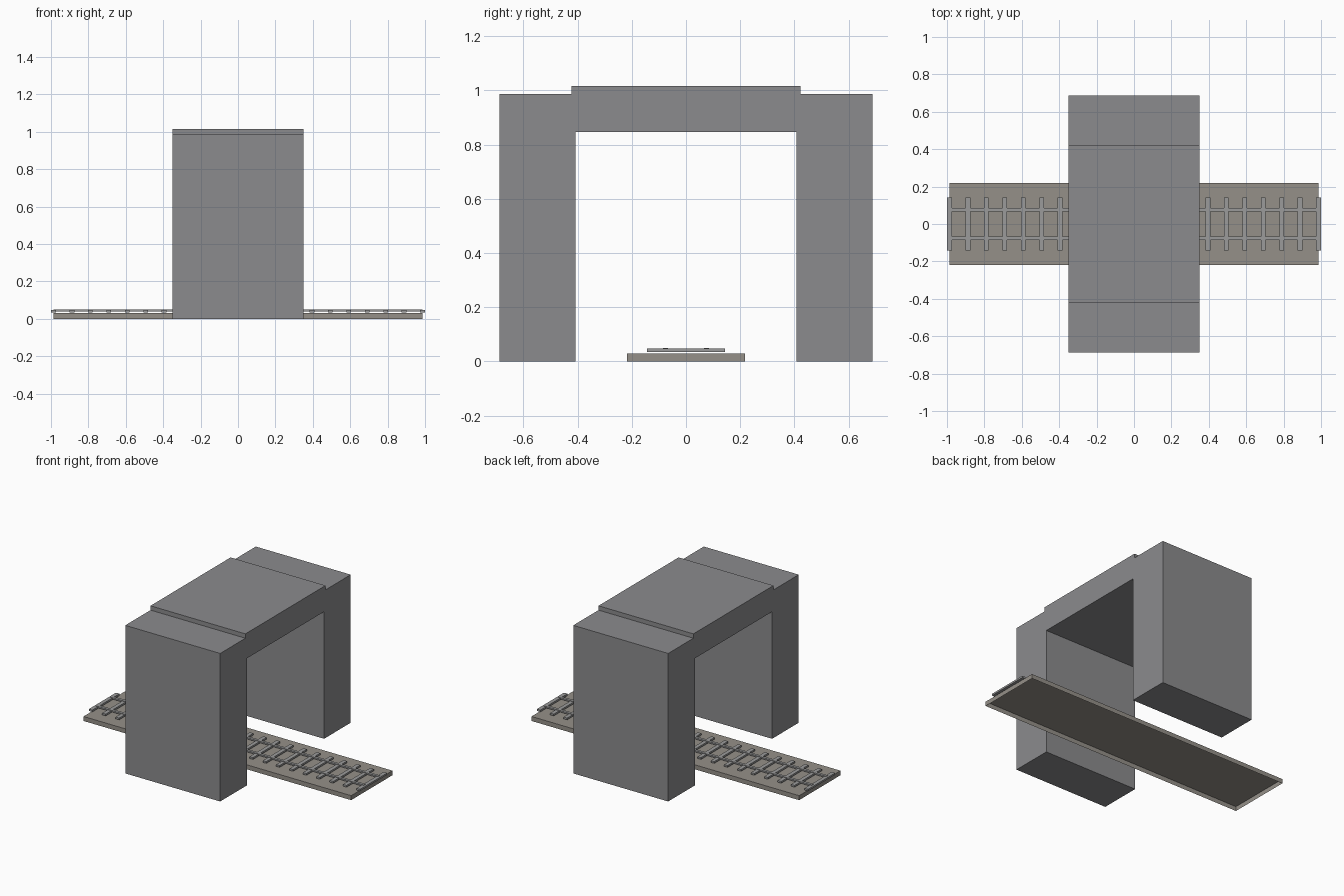
import bpy, bmesh

if "Cube" in bpy.data.objects:
    bpy.data.objects.remove(bpy.data.objects["Cube"])


def material(name, rgb):
    m = bpy.data.materials.new(name)
    m.diffuse_color = (*rgb, 1)
    m.use_nodes = True
    m.node_tree.nodes["Principled BSDF"].inputs["Base Color"].default_value = m.diffuse_color
    return m


def finish(name, bm, mat):
    bmesh.ops.recalc_face_normals(bm, faces=bm.faces)
    mesh = bpy.data.meshes.new(name)
    bm.to_mesh(mesh)
    bm.free()
    mesh.materials.append(mat)
    ob = bpy.data.objects.new(name, mesh)
    bpy.context.collection.objects.link(ob)
    return ob


def box(name, lo, hi, mat, open_bottom=False):
    bm = bmesh.new()
    bmesh.ops.create_cube(bm, size=1)
    for v in bm.verts:
        v.co = [(a + b) / 2 + c * (b - a) for a, b, c in zip(lo, hi, v.co)]
    bm.normal_update()
    if open_bottom:
        bottom = [f for f in bm.faces if f.normal.z < -0.9]
        bmesh.ops.delete(bm, geom=bottom, context='FACES_ONLY')
    return finish(name, bm, mat)


concrete = material("concrete", (0.26, 0.26, 0.27))
gravel = material("gravel", (0.30, 0.28, 0.25))
steel = material("steel", (0.33, 0.33, 0.33))

# Tunnel arch: half profile mirrored across y, extruded along x
half = [(0.407, 0.847), (0.407, 0), (0.6875, 0), (0.6875, 0.987),
        (0.422, 0.987), (0.422, 1.016)]
profile = half + [(-y, z) for y, z in reversed(half)]
bm = bmesh.new()
face = bm.faces.new([bm.verts.new((-0.35, y, z)) for y, z in profile])
ext = bmesh.ops.extrude_face_region(bm, geom=[face], use_keep_orig=True)
new = [g for g in ext["geom"] if isinstance(g, bmesh.types.BMVert)]
bmesh.ops.translate(bm, vec=(0.70, 0, 0), verts=new)
finish("tunnel_arch", bm, concrete)

# Track bed, hollow underneath
box("track_bed", (-0.987, -0.218, 0), (0.987, 0.218, 0.03), gravel, True)

# Rails
for name, y in (("rail_front", -0.076), ("rail_back", 0.076)):
    box(name, (-0.987, y - 0.009, 0.040), (0.987, y + 0.009, 0.050), steel)

# Sleepers
for i in range(-10, 11):
    x = i * 0.0987
    box(f"sleeper_{i + 11:02d}", (x - 0.013, -0.143, 0.035),
        (x + 0.013, 0.143, 0.047), steel)
